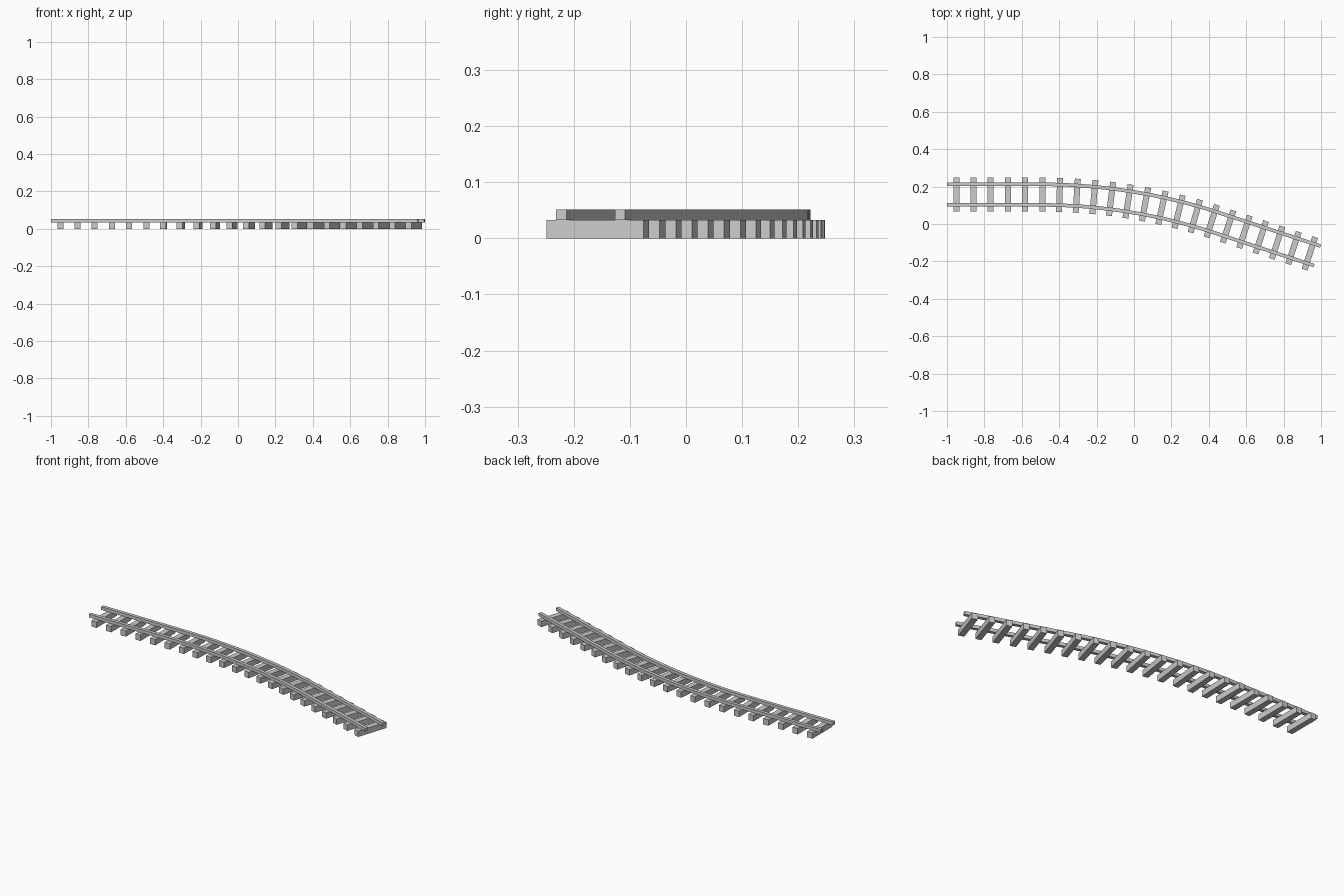
import bpy, bmesh
from math import radians, sin, cos, tan
from mathutils import Vector, Matrix

if "Cube" in bpy.data.objects:
    bpy.data.objects.remove(bpy.data.objects["Cube"])

# Centreline: straight, arc, straight
TURN = radians(18.2)
RADIUS = 3.0
START = Vector((-1.0, 0.157))
CORNER_X, END_X = -0.015, 0.98
TANGENT = RADIUS * tan(TURN / 2)
L1 = CORNER_X - START.x - TANGENT
ARC = RADIUS * TURN
L2 = (END_X - CORNER_X) / cos(TURN) - TANGENT
TOTAL = L1 + ARC + L2

GAUGE, RAIL_W = 0.110, 0.019
TIE_L, TIE_W, TIE_H, RAIL_TOP = 0.182, 0.032, 0.033, 0.051
TIES = 22


def track(s):
    """Centreline point and heading at distance s."""
    a = min(max((s - L1) / RADIUS, 0), TURN)
    p = START + Vector((min(s, L1), 0))
    p += RADIUS * Vector((sin(a), cos(a) - 1))
    p += max(s - L1 - ARC, 0) * Vector((cos(a), -sin(a)))
    return p, -a


def add_object(name, bm):
    bmesh.ops.recalc_face_normals(bm, faces=bm.faces)
    mesh = bpy.data.meshes.new(name)
    bm.to_mesh(mesh)
    bm.free()
    obj = bpy.data.objects.new(name, mesh)
    bpy.context.collection.objects.link(obj)
    return obj


# Rails: rectangular section swept along the offset centreline
def rail(name, offset):
    bm = bmesh.new()
    n = 24
    stations = [0] + [L1 + ARC * i / n for i in range(n + 1)] + [TOTAL]
    h = RAIL_W / 2
    section = [(-h, TIE_H), (h, TIE_H), (h, RAIL_TOP), (-h, RAIL_TOP)]
    rings = []
    for s in stations:
        p, a = track(s)
        side = Vector((-sin(a), cos(a)))
        rings.append([bm.verts.new((*(p + side * (offset + u)), z))
                      for u, z in section])
    for r, q in zip(rings, rings[1:]):
        for k in range(4):
            m = (k + 1) % 4
            bm.faces.new((r[k], r[m], q[m], q[k]))
    bm.faces.new(rings[0])
    bm.faces.new(rings[-1])
    add_object(name, bm)


rail("outer_rail", GAUGE / 2)
rail("inner_rail", -GAUGE / 2)

# Sleepers: evenly spaced boxes square to the track
first, last = 0.05, TOTAL - 0.042
for i in range(TIES):
    p, a = track(first + (last - first) * i / (TIES - 1))
    bm = bmesh.new()
    bmesh.ops.create_cube(bm, size=1, matrix=Matrix.Diagonal((TIE_W, TIE_L, TIE_H, 1)))
    tie = add_object(f"sleeper_{i + 1:02d}", bm)
    tie.location = (p.x, p.y, TIE_H / 2)
    tie.rotation_euler.z = a
